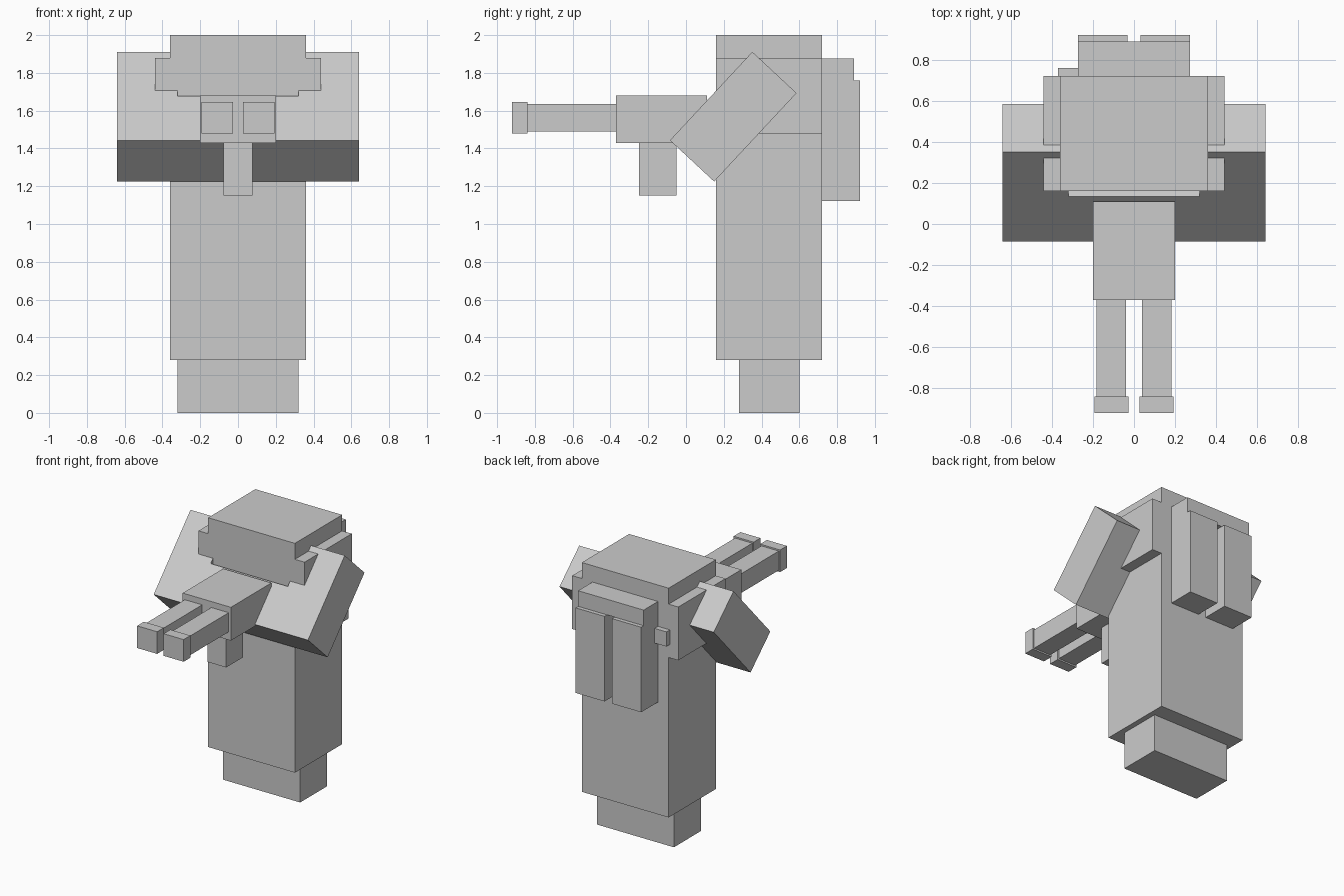
import bpy
import bmesh
from math import sin, cos
from mathutils import Matrix

cube = bpy.data.objects.get("Cube")
if cube:
    bpy.data.objects.remove(cube, do_unlink=True)

GREY = (0.6, 0.6, 0.6, 1.0)
grey = bpy.data.materials.new("plain_grey")
grey.use_nodes = True
grey.diffuse_color = GREY
grey.node_tree.nodes["Principled BSDF"].inputs["Base Color"].default_value = GREY


def block(name, centre, size, tilt=0.0):
    """Box with the given centre and size, tilted about the x axis."""
    bm = bmesh.new()
    bmesh.ops.create_cube(bm, size=1.0, matrix=Matrix.Diagonal((*size, 1.0)))
    mesh = bpy.data.meshes.new(name)
    bm.to_mesh(mesh)
    bm.free()
    mesh.materials.append(grey)
    obj = bpy.data.objects.new(name, mesh)
    obj.location = centre
    obj.rotation_euler.x = tilt
    bpy.context.collection.objects.link(obj)
    return obj


def span(name, x, y, z):
    """Box given by its limits on each axis."""
    limits = (x, y, z)
    return block(name, [(a + b) / 2 for a, b in limits], [b - a for a, b in limits])


# Body and head
span("legs", (-0.32, 0.32), (0.28, 0.60), (0, 0.28))
span("robe", (-0.36, 0.36), (0.16, 0.72), (0.28, 1.48))
span("head", (-0.36, 0.36), (0.16, 0.72), (1.48, 2.0))

# Folded arms joined by a crossbar at their lower half
TILT = -0.75
ARM_Y, ARM_Z = 0.25, 1.568
for side, s in (("left", 1), ("right", -1)):
    block(side + "_arm", (s * 0.48, ARM_Y, ARM_Z), (0.32, 0.32, 0.64), TILT)
block("folded_forearms",
      (0, ARM_Y + 0.16 * sin(TILT), ARM_Z - 0.16 * cos(TILT)),
      (0.64, 0.32, 0.32), TILT)

# Double-barrelled blaster
span("blaster_body", (-0.2, 0.2), (-0.37, 0.11), (1.43, 1.68))
span("blaster_grip", (-0.077, 0.077), (-0.25, -0.05), (1.15, 1.43))

# Backpack top and side knob
span("pack_top", (-0.272, 0.272), (0.72, 0.89), (1.76, 1.877))
span("pack_knob", (-0.37, -0.272), (0.72, 0.76), (1.58, 1.69))

# Paired parts: head flaps, barrels, muzzles and tanks
for side, s in (("left", 1), ("right", -1)):
    block(side + "_head_flap", (s * 0.4, 0.44, 1.68), (0.08, 0.56, 0.4))
    block(side + "_barrel", (s * 0.11, -0.605, 1.563), (0.144, 0.47, 0.144))
    block(side + "_muzzle", (s * 0.11, -0.88, 1.563), (0.166, 0.08, 0.166))
    block(side + "_tank", (s * 0.152, 0.82, 1.441), (0.24, 0.2, 0.638))
